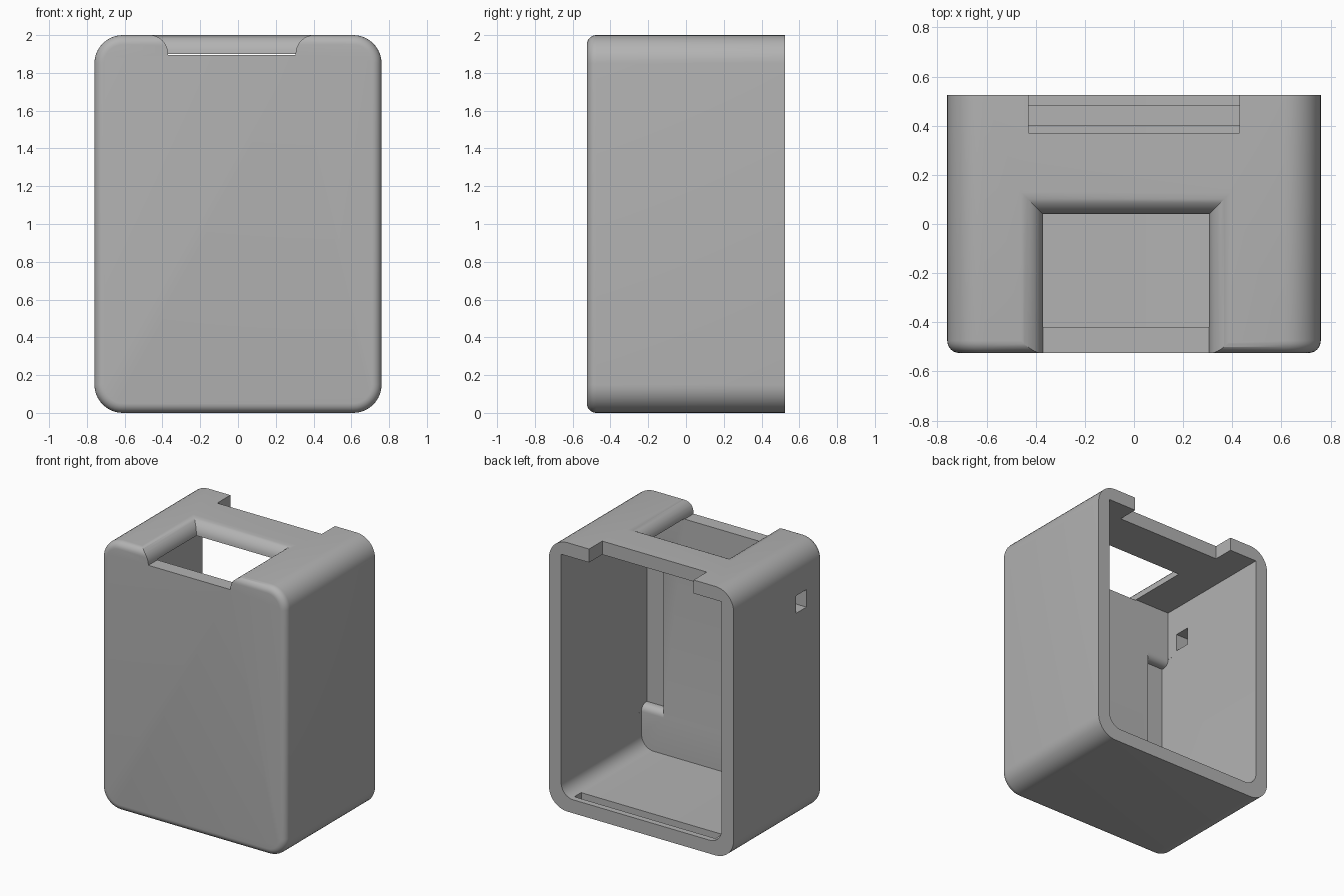
import bpy, bmesh
from math import sin, cos, pi, radians

if "Cube" in bpy.data.objects:
    bpy.data.objects.remove(bpy.data.objects["Cube"])

HALF_W, HALF_D, HEIGHT, WALL = 0.76, 0.525, 2.0, 0.1
FRONT_IN = -0.42            # inner face of the front wall
CEILING = HEIGHT - WALL

grey = bpy.data.materials.new("plain grey")
grey.use_nodes = True
grey.diffuse_color = (0.45, 0.45, 0.45, 1)
grey.node_tree.nodes["Principled BSDF"].inputs["Base Color"].default_value = grey.diffuse_color


def loft(name, rings):
    """Skin a stack of equal-length point rings and cap both ends."""
    bm = bmesh.new()
    loops = [[bm.verts.new(p) for p in ring] for ring in rings]
    n = len(loops[0])
    for a, b in zip(loops, loops[1:]):
        for i in range(n):
            j = (i + 1) % n
            bm.faces.new((a[i], a[j], b[j], b[i]))
    bm.faces.new(loops[0])
    bm.faces.new(loops[-1])
    bmesh.ops.recalc_face_normals(bm, faces=bm.faces)
    mesh = bpy.data.meshes.new(name)
    bm.to_mesh(mesh)
    bm.free()
    mesh.materials.append(grey)
    obj = bpy.data.objects.new(name, mesh)
    bpy.context.collection.objects.link(obj)
    return obj


def rounded_ring(y, half, low, high, r_low, r_high, steps=10):
    """Rounded rectangle in the XZ plane; zero radius gives a sharp corner."""
    corners = [(1, high, r_high, 0), (-1, high, r_high, 1), (-1, low, r_low, 2), (1, low, r_low, 3)]
    pts = []
    for sx, z, r, quarter in corners:
        cx = sx * (half - r)
        cz = z - r if z == high else z + r
        for k in range(steps + 1 if r else 1):
            a = (quarter + k / steps) * pi / 2
            pts.append((cx + r * cos(a), y, cz + r * sin(a)))
    return pts


def box(name, x, y, z):
    return loft(name, [[(x[0], y[0], h), (x[1], y[0], h), (x[1], y[1], h), (x[0], y[1], h)] for h in z])


def cut(body, cutter):
    mod = body.modifiers.new(cutter.name, "BOOLEAN")
    mod.operation, mod.solver, mod.object = "DIFFERENCE", "EXACT", cutter
    bpy.context.view_layer.objects.active = body
    bpy.ops.object.modifier_apply(modifier=mod.name)
    bpy.data.objects.remove(cutter)


# Outer shell with a softened front rim
FILLET, CORNER = 0.05, 0.15
rings = []
for k in range(7):
    a = k / 6 * pi / 2
    d = FILLET * (1 - sin(a))
    rings.append(rounded_ring(-HALF_D + FILLET * (1 - cos(a)), HALF_W - d, d, HEIGHT - d, CORNER - d, CORNER - d))
rings.append(rounded_ring(HALF_D, HALF_W, 0, HEIGHT, CORNER, CORNER))
case = loft("case_shell", rings)

# Main cavity, open at the back, rounded along the floor only
cut(case, loft("cavity", [rounded_ring(y, HALF_W - WALL, WALL, CEILING, 0.1, 0) for y in (FRONT_IN, 0.8)]))

# Window in the top, running out through the front, with a flared edge
FLARE = 0.1
levels = [(CEILING - 0.005, 0)]
for k in range(9):
    a = k / 8 * pi / 2
    levels.append((CEILING + (FLARE + 0.001) * sin(a), FLARE * (1 - cos(a))))
levels.append((HEIGHT + 0.1, FLARE))
cut(case, loft("top_window", [
    [(-0.37 - d, -0.8, z), (0.305 + d, -0.8, z), (0.305 + d, 0.04 + d, z), (-0.37 - d, 0.04 + d, z)]
    for z, d in levels]))

# Notch in the back of the top, blind slot in the floor, side port
cut(case, box("back_notch", (-0.43, 0.43), (0.37, 0.8), (CEILING - 0.1, HEIGHT + 0.1)))
cut(case, box("floor_slot", (-0.58, 0.58), (0.40, 0.48), (0.05, 0.3)))
cut(case, box("side_port", (-0.9, -0.6), (-0.33, -0.21), (1.56, 1.69)))

# Relief pockets at both sides of the front wall, rounded at their ends
R, DEEP, LOW, HIGH = 0.05, -0.485, 0.42, 1.48
arc = [(FRONT_IN - R * (1 - sin(a)), R * (1 - cos(a))) for a in (k / 6 * pi / 2 for k in range(7))]
lower = [(DEEP, LOW)] + [(y, LOW - d) for y, d in
                         [(FRONT_IN - R + R * sin(k / 6 * pi / 2), R * (1 - cos(k / 6 * pi / 2))) for k in range(7)]]
lower.append((FRONT_IN + 0.05, LOW - R))
profile = lower + [(y, LOW + HIGH - z) for y, z in reversed(lower)]
for side in (-1, 1):
    cut(case, loft("relief_pocket", [[(side * x, y, z) for y, z in profile] for x in (0.48, 0.661)]))

# Smooth rounded surfaces, crisp edges elsewhere
bpy.ops.object.select_all(action="DESELECT")
case.select_set(True)
bpy.context.view_layer.objects.active = case
bpy.ops.object.shade_smooth_by_angle(angle=radians(30))
